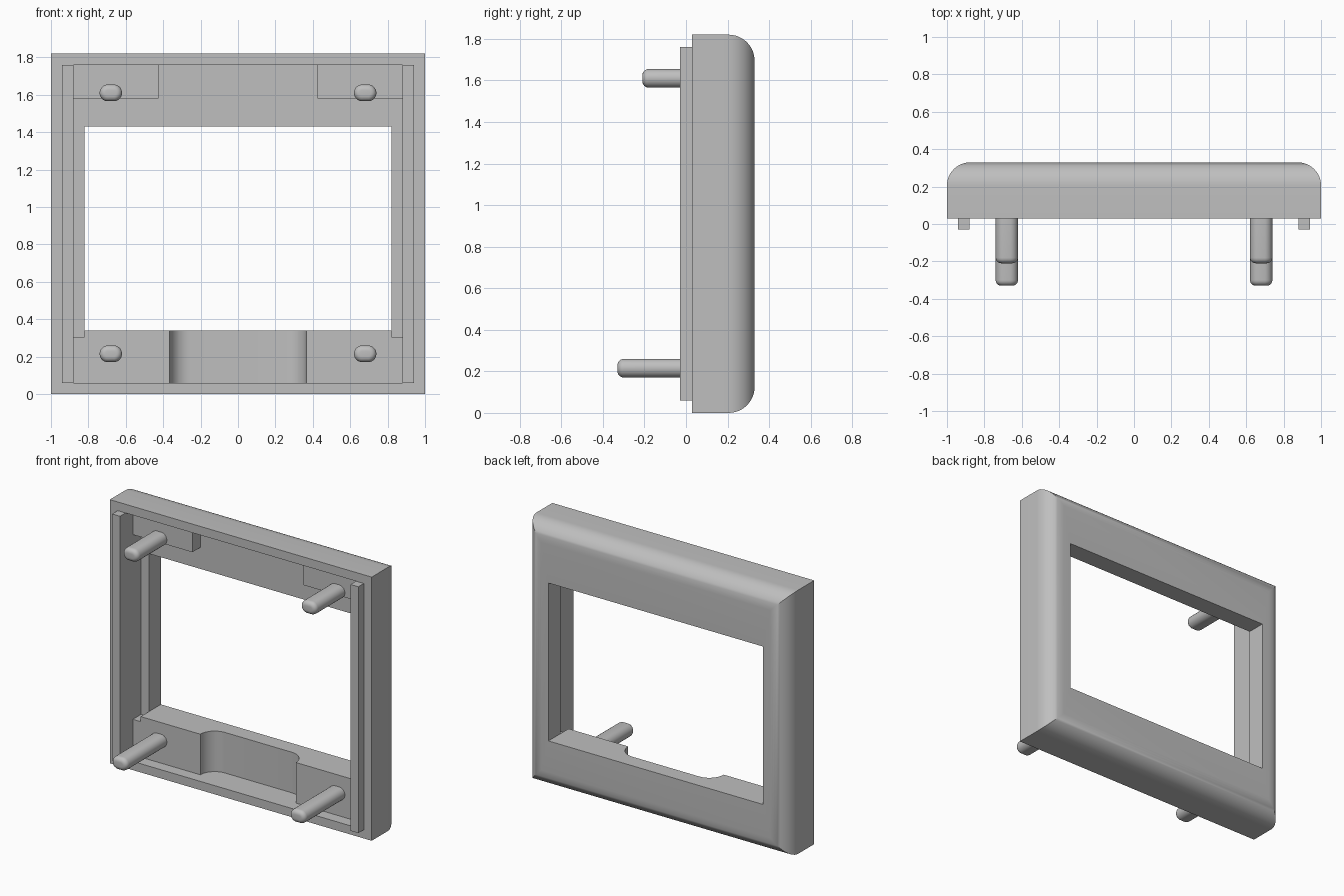
import bpy, bmesh, math

if "Cube" in bpy.data.objects:
    bpy.data.objects.remove(bpy.data.objects["Cube"])

grey = bpy.data.materials.new("plain grey")
grey.use_nodes = True
colour = (0.52, 0.52, 0.52, 1)
grey.diffuse_color = colour
grey.node_tree.nodes["Principled BSDF"].inputs["Base Color"].default_value = colour


def loft(name, rings, closed=False):
    """Skin equal-length rings; join last to first, or cap both ends."""
    bm = bmesh.new()
    loops = [[bm.verts.new(p) for p in ring] for ring in rings]
    n = len(loops[0])
    pairs = list(zip(loops, loops[1:]))
    if closed:
        pairs.append((loops[-1], loops[0]))
    else:
        bm.faces.new(loops[0])
        bm.faces.new(loops[-1])
    for a, b in pairs:
        for i in range(n):
            j = (i + 1) % n
            bm.faces.new((a[i], a[j], b[j], b[i]))
    bmesh.ops.recalc_face_normals(bm, faces=bm.faces)
    mesh = bpy.data.meshes.new(name)
    bm.to_mesh(mesh)
    bm.free()
    mesh.materials.append(grey)
    obj = bpy.data.objects.new(name, mesh)
    bpy.context.collection.objects.link(obj)
    return obj


def rect(x, z0, z1, y):
    return [(-x, y, z0), (x, y, z0), (x, y, z1), (-x, y, z1)]


def prism(name, outline, y0, y1):
    return loft(name, [[(x, y, z) for x, z in outline] for y in (y0, y1)])


def box(name, x0, x1, y0, y1, z0, z1):
    return prism(name, [(x0, z0), (x1, z0), (x1, z1), (x0, z1)], y0, y1)


def use(obj):
    bpy.ops.object.select_all(action='DESELECT')
    obj.select_set(True)
    bpy.context.view_layer.objects.active = obj


def smooth(obj):
    use(obj)
    bpy.ops.object.shade_smooth_by_angle(angle=math.radians(30))


FRONT, BACK, TOP, ROUND = 0.03, 0.33, 1.82, 0.125
BLOCK, PLATE = 0.11, 0.20

# frame: rounded outer shell, window opening and stepped front cavity
rings = [rect(1, 0, TOP, FRONT)]
for i in range(13):
    a = math.pi / 2 * i / 12
    d = ROUND * (1 - math.cos(a))
    rings.append(rect(1 - d, d, TOP - d, BACK - ROUND + ROUND * math.sin(a)))
rings += [rect(0.82, 0.34, 1.43, BACK), rect(0.82, 0.34, 1.43, PLATE),
          rect(0.88, 0.06, 1.76, PLATE), rect(0.88, 0.06, 1.76, FRONT)]
frame = loft("frame", rings, closed=True)

# lower block with stepped ends
half = [(0.89, 0.05), (0.89, 0.305), (0.82, 0.305), (0.82, 0.34)]
lower_block = prism("lower_block", half + [(-x, z) for x, z in reversed(half)],
                    BLOCK, PLATE)

# rounded recess cut through the block and slightly into the frame
r, w, floor = 0.11, 0.365, 0.22
arc = [(w - r + r * math.cos(a), floor - r + r * math.sin(a))
       for a in [math.pi / 2 * i / 10 for i in range(11)]]
plan = [(w, 0.06)] + arc
plan += [(-x, y) for x, y in reversed(plan)]
cutter = loft("recess_cutter", [[(x, y, z) for x, y in plan] for z in (0.06, 0.5)])
cutter.hide_render = True
for part in (frame, lower_block):
    use(part)
    mod = part.modifiers.new("recess", 'BOOLEAN')
    mod.operation = 'DIFFERENCE'
    mod.solver = 'EXACT'
    mod.object = cutter
    bpy.ops.object.modifier_apply(modifier=mod.name)
    smooth(part)
bpy.data.objects.remove(cutter)


def peg(name, cx, cz, tip):
    """Flat-sided oval pin with a rounded tip."""
    def ring(y, d):
        pts = []
        for i in range(24):
            a = 2 * math.pi * (i + 0.5) / 24
            shift = math.copysign(0.015, math.cos(a))
            pts.append((cx + shift + (0.045 - d) * math.cos(a), y,
                        cz + (0.045 - d) * math.sin(a)))
        return pts
    e = 0.03
    rings = [ring(BLOCK + 0.02, 0)]
    for i in range(7):
        a = math.pi / 2 * i / 6
        rings.append(ring(tip + e - e * math.sin(a), e * (1 - math.cos(a))))
    smooth(loft(name, rings))


# mirrored ribs, upper blocks and pegs
for side, s in (("left", 1), ("right", -1)):
    box(side + "_rib", s * 0.88, s * 0.94, -0.03, FRONT, 0.06, 1.76)
    box(side + "_upper_block", s * 0.425, s * 0.89, BLOCK, PLATE + 0.01, 1.58, 1.77)
    peg(side + "_upper_peg", s * 0.68, 1.61, -0.21)
    peg(side + "_lower_peg", s * 0.68, 0.215, -0.33)
